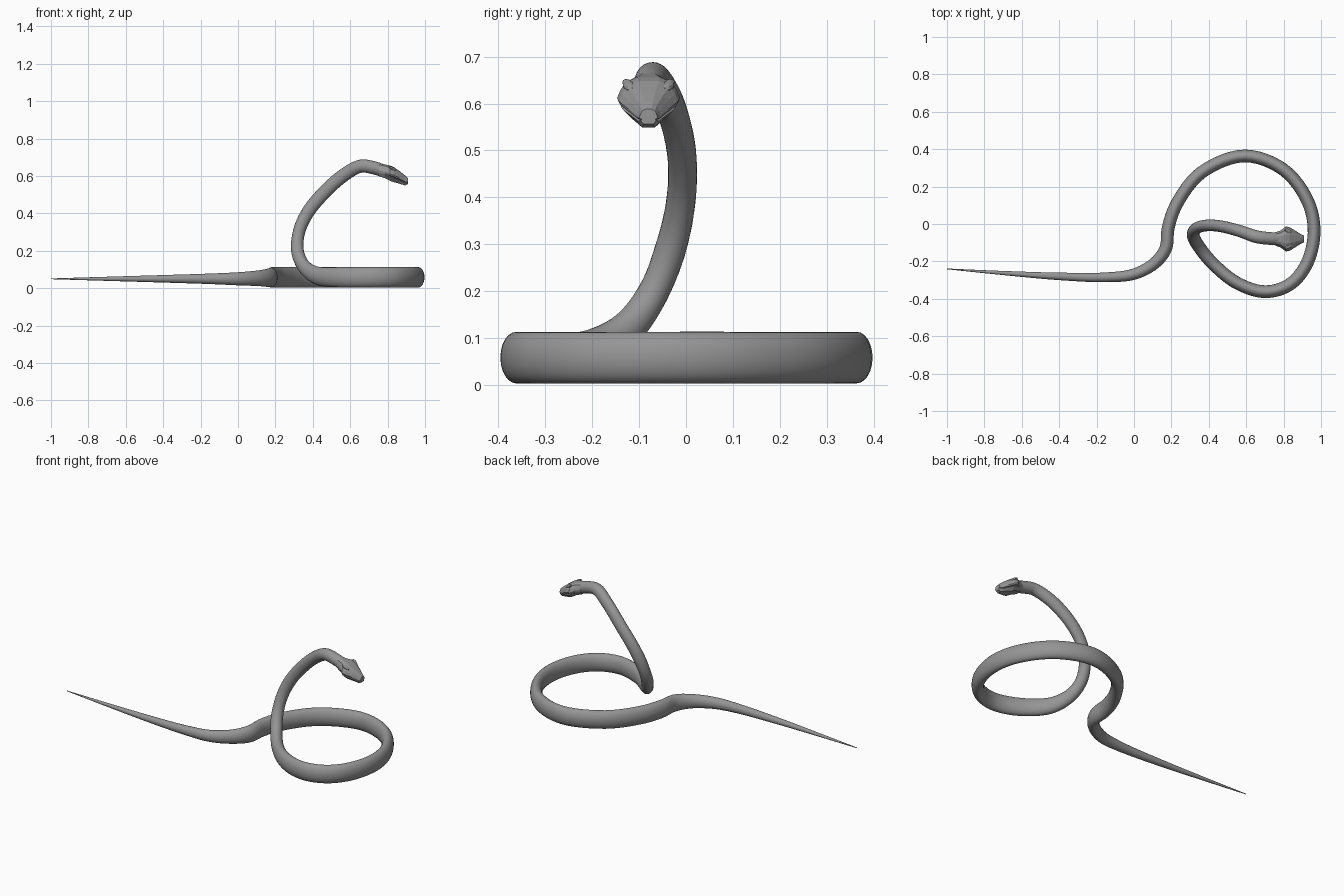
import bpy, bmesh, math
from mathutils import Vector

if "Cube" in bpy.data.objects:
    bpy.data.objects.remove(bpy.data.objects["Cube"])

grey = bpy.data.materials.new("scale grey")
grey.diffuse_color = (0.3, 0.3, 0.3, 1)
grey.use_nodes = True
grey.node_tree.nodes["Principled BSDF"].inputs["Base Color"].default_value = grey.diffuse_color


def add_object(name, bm, smooth=None):
    bmesh.ops.recalc_face_normals(bm, faces=bm.faces)
    mesh = bpy.data.meshes.new(name)
    bm.to_mesh(mesh)
    bm.free()
    ob = bpy.data.objects.new(name, mesh)
    bpy.context.collection.objects.link(ob)
    mesh.materials.append(grey)
    if smooth:
        bpy.context.view_layer.objects.active = ob
        ob.select_set(True)
        bpy.ops.object.shade_smooth_by_angle(angle=math.radians(smooth))
        ob.select_set(False)
    return ob


def loft(rings):
    bm = bmesh.new()
    loops = [[bm.verts.new(p) for p in r] for r in rings]
    for a, b in zip(loops, loops[1:]):
        n = len(a)
        for i in range(n):
            bm.faces.new((a[i], a[(i + 1) % n], b[(i + 1) % n], b[i]))
    bm.faces.new(loops[0])
    bm.faces.new(loops[-1])
    return bm


def spline(p0, p1, p2, p3, t):
    # centripetal spline through p1 and p2, on 5D points
    def mix(a, b, ta, tb, t):
        return [(x * (tb - t) + y * (t - ta)) / (tb - ta) for x, y in zip(a, b)]
    k = [0.0]
    for a, b in ((p0, p1), (p1, p2), (p2, p3)):
        k.append(k[-1] + math.sqrt(math.dist(a[:3], b[:3])))
    t = k[1] + t * (k[2] - k[1])
    a1, a2, a3 = (mix(p, q, k[i], k[i + 1], t)
                  for i, (p, q) in enumerate(((p0, p1), (p1, p2), (p2, p3))))
    b1, b2 = mix(a1, a2, k[0], k[2], t), mix(a2, a3, k[1], k[3], t)
    return mix(b1, b2, k[1], k[2], t)


# Body path from tail to neck: x, y, z, half width, half height
path = [
    (-1.0, -0.24, 0.05, 0.002, 0.002), (-0.7, -0.262, 0.05, 0.011, 0.011),
    (-0.4, -0.28, 0.05, 0.02, 0.02), (-0.15, -0.285, 0.05, 0.026, 0.028),
    (0.0, -0.268, 0.05, 0.03, 0.035), (0.11, -0.21, 0.053, 0.032, 0.042),
    (0.17, -0.13, 0.056, 0.034, 0.051), (0.183, -0.02, 0.058, 0.034, 0.055),
    (0.23, 0.11, 0.058, 0.034, 0.055), (0.36, 0.275, 0.058, 0.034, 0.055),
    (0.59, 0.364, 0.058, 0.034, 0.055), (0.80, 0.29, 0.058, 0.034, 0.055),
    (0.93, 0.12, 0.058, 0.034, 0.055), (0.963, -0.05, 0.058, 0.034, 0.055),
    (0.92, -0.22, 0.058, 0.034, 0.055), (0.83, -0.325, 0.058, 0.034, 0.055),
    (0.70, -0.362, 0.058, 0.034, 0.055), (0.55, -0.315, 0.058, 0.034, 0.054),
    (0.42, -0.21, 0.068, 0.034, 0.048), (0.35, -0.125, 0.12, 0.034, 0.038),
    (0.318, -0.068, 0.20, 0.034, 0.033), (0.326, -0.03, 0.30, 0.032, 0.034),
    (0.37, -0.01, 0.40, 0.031, 0.035), (0.45, -0.01, 0.50, 0.031, 0.036),
    (0.56, -0.036, 0.60, 0.032, 0.036), (0.655, -0.068, 0.652, 0.034, 0.035),
    (0.72, -0.077, 0.645, 0.034, 0.035), (0.785, -0.08, 0.625, 0.034, 0.034),
]
ends = [[2 * a - b for a, b in zip(path[i], path[j])] for i, j in ((0, 1), (-1, -2))]
ctrl = [ends[0]] + path + [ends[1]]
samples = [spline(*ctrl[i:i + 4], k / 6) for i in range(len(path) - 1) for k in range(6)]
samples.append(path[-1])

# Sweep an oval section along the path
SIDES = 24
rings = []
for i, s in enumerate(samples):
    before, after = samples[max(i - 1, 0)], samples[min(i + 1, len(samples) - 1)]
    tangent = (Vector(after[:3]) - Vector(before[:3])).normalized()
    side = tangent.cross(Vector((0, 0, 1))).normalized()
    up = side.cross(tangent)
    rings.append([Vector(s[:3]) + side * s[3] * math.cos(a) + up * s[4] * math.sin(a)
                  for a in (2 * math.pi * k / SIDES for k in range(SIDES))])
add_object("body", loft(rings), 40)

# Head: faceted wedge with brow, cheek, lip groove and jaw
HEAD_Y = -0.08
stations = [  # x, half width, top, bottom, groove depth
    (0.755, 0.035, 0.667, 0.598, 0.0), (0.785, 0.046, 0.662, 0.588, 0.0),
    (0.812, 0.067, 0.656, 0.574, 0.007), (0.832, 0.063, 0.648, 0.567, 0.008),
    (0.865, 0.043, 0.625, 0.558, 0.007), (0.893, 0.025, 0.603, 0.549, 0.005),
    (0.908, 0.019, 0.588, 0.556, 0.004),
]
rings = []
for x, w, top, bottom, groove in stations:
    h = top - bottom
    half = [(0.35 * w, top), (0.72 * w, bottom + 0.88 * h), (0.9 * w, bottom + 0.66 * h),
            (w, bottom + 0.46 * h), (0.95 * w, bottom + 0.36 * h),
            (0.93 * w - groove, bottom + 0.31 * h), (0.88 * w, bottom + 0.25 * h),
            (0.55 * w, bottom)]
    outline = half + [(-y, z) for y, z in reversed(half)]
    rings.append([Vector((x, HEAD_Y + y, z)) for y, z in outline])
add_object("head", loft(rings))

# Brow ridges and eyes, one each side
for sign, label in ((1, "left"), (-1, "right")):
    for part, loc, size in (("brow", (0.826, 0.042, 0.638), (0.022, 0.012, 0.01)),
                            ("eye", (0.848, 0.043, 0.609), (0.008, 0.006, 0.007))):
        bm = bmesh.new()
        bmesh.ops.create_uvsphere(bm, u_segments=8, v_segments=6, radius=1)
        for v in bm.verts:
            x, y, z = (c * s for c, s in zip(v.co, size))
            v.co = (loc[0] + x, HEAD_Y + sign * (loc[1] + y - 0.35 * x), loc[2] + z - 0.5 * x)
        add_object(f"{label}_{part}", bm)
